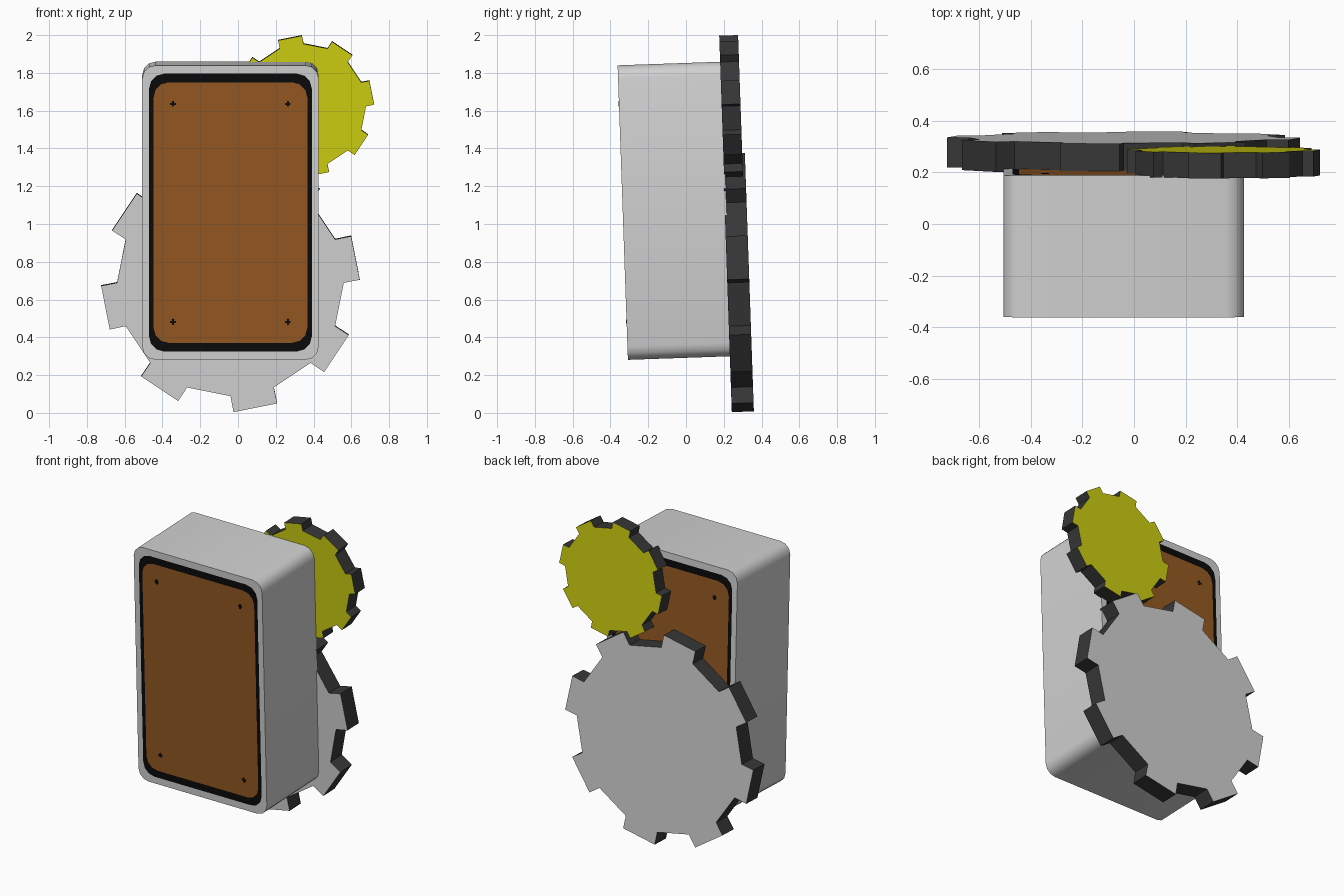
import bpy, bmesh, math
from mathutils import Matrix, Vector

if "Cube" in bpy.data.objects:
    bpy.data.objects.remove(bpy.data.objects["Cube"])

# whole model leans 2 degrees toward the front around the case centre
PLACE = Matrix.Translation((-0.04, -0.06, 1.07)) @ Matrix.Rotation(math.radians(2), 4, 'X')
HALF_W, HALF_H, HALF_D = 0.467, 0.78, 0.275


def material(name, rgb):
    m = bpy.data.materials.new(name)
    m.diffuse_color = (*rgb, 1)
    m.use_nodes = True
    m.node_tree.nodes["Principled BSDF"].inputs["Base Color"].default_value = m.diffuse_color
    return m


GREY = material("light_grey", (0.64, 0.64, 0.64))
BLACK = material("black", (0.003, 0.003, 0.003))
BROWN = material("brown", (0.30, 0.10, 0.016))
YELLOW = material("yellow", (0.62, 0.62, 0.006))
DARK = material("dark_grey", (0.038, 0.038, 0.038))


def finish(bm, name, mats):
    bmesh.ops.recalc_face_normals(bm, faces=bm.faces)
    bm.transform(PLACE)
    mesh = bpy.data.meshes.new(name)
    bm.to_mesh(mesh)
    bm.free()
    for m in mats:
        mesh.materials.append(m)
    ob = bpy.data.objects.new(name, mesh)
    bpy.context.collection.objects.link(ob)
    return ob


def rounded_loop(bm, hw, hh, r, y, seg=3):
    """Rounded rectangle in the xz plane."""
    verts = []
    for i, (sx, sz) in enumerate(((1, 1), (-1, 1), (-1, -1), (1, -1))):
        for k in range(seg + 1):
            a = math.pi / 2 * (i + k / seg)
            verts.append(bm.verts.new((sx * (hw - r) + r * math.cos(a), y,
                                       sz * (hh - r) + r * math.sin(a))))
    return verts


def bridge(bm, a, b, mat):
    for i in range(len(a)):
        j = (i + 1) % len(a)
        bm.faces.new((a[i], a[j], b[j], b[i])).material_index = mat


# case: rounded box with a rim, black border and brown panel on front and back
bm = bmesh.new()
rims = []
for y in (-HALF_D, HALF_D):
    rim = rounded_loop(bm, HALF_W, HALF_H, 0.07, y)
    border = rounded_loop(bm, HALF_W - 0.036, HALF_H - 0.044, 0.08, y)
    panel = rounded_loop(bm, HALF_W - 0.06, HALF_H - 0.09, 0.08, y)
    bridge(bm, rim, border, 0)
    bridge(bm, border, panel, 1)
    bm.faces.new(panel).material_index = 2
    rims.append(rim)
bridge(bm, rims[0], rims[1], 0)
case = finish(bm, "case", [GREY, BLACK, BROWN])
bpy.context.view_layer.objects.active = case
case.select_set(True)
bpy.ops.object.shade_smooth_by_angle(angle=math.radians(40))

# screws: tiny cross-shaped plates in the panel corners, both sides
bm = bmesh.new()
for y in (-HALF_D, HALF_D):
    for x in (-0.304, 0.304):
        for z in (-0.58, 0.576):
            for size in ((0.03, 0.004, 0.011), (0.011, 0.004, 0.03)):
                m = Matrix.Translation((x, y, z)) @ Matrix.Diagonal((*size, 1))
                bmesh.ops.create_cube(bm, size=1, matrix=m)
finish(bm, "panel_screws", [BLACK])


def gear(name, cx, cz, root, tip, y0, y1, face_mat, teeth=8):
    """Flat gear with eight narrow teeth; coloured faces and dark edge."""
    step = 360 / teeth
    outline = []
    for i in range(teeth):
        mid = 11.25 + i * step
        for r, da in ((root, -11.25), (tip, -9.9), (tip, 9.9), (root, 11.25)):
            a = math.radians(mid + da)
            outline.append((cx + r * math.cos(a), cz + r * math.sin(a)))
    bm = bmesh.new()
    sides = [[bm.verts.new((x, y, z)) for x, z in outline] for y in (y0, y1)]
    for s in sides:
        bm.faces.new(s).material_index = 0
    bridge(bm, sides[0], sides[1], 1)
    finish(bm, name, [face_mat, DARK])


gear("large_gear", 0.0, -0.391, 0.600, 0.685, 0.265, 0.382, GREY)
gear("small_gear", 0.387, 0.544, 0.331, 0.374, 0.268, 0.368, YELLOW)
